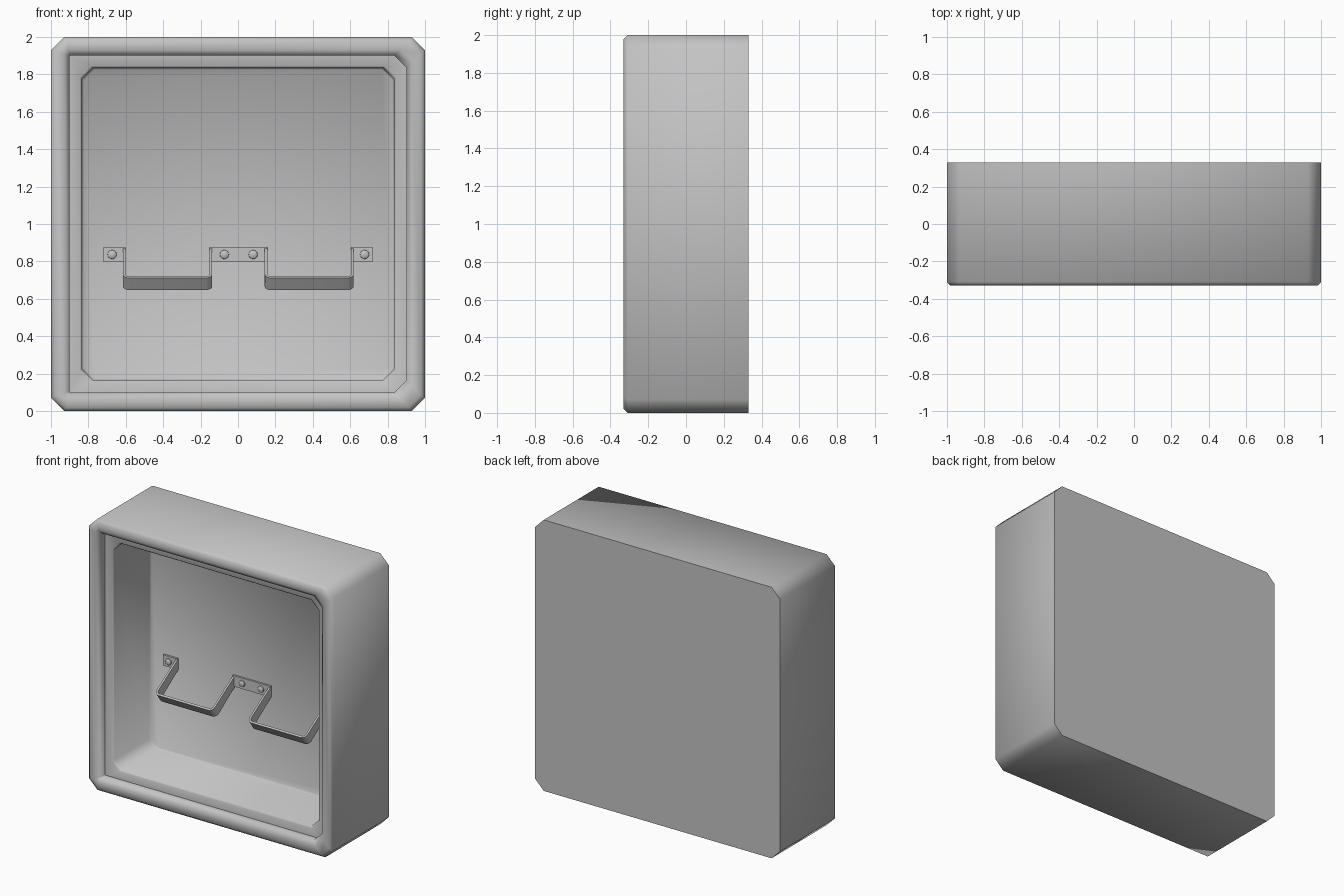
import bpy, bmesh, math
from mathutils import Vector

if "Cube" in bpy.data.objects:
    bpy.data.objects.remove(bpy.data.objects["Cube"])

grey = bpy.data.materials.new("plain grey")
grey.use_nodes = True
colour = (0.55, 0.55, 0.55, 1)
grey.diffuse_color = colour
grey.node_tree.nodes["Principled BSDF"].inputs["Base Color"].default_value = colour

WALL = 0.167    # y of the inside back wall
TAB_Z = 0.837   # height of the mounting tabs
ARM = 0.29      # length of the strap arms


def make_object(name, bm):
    bmesh.ops.recalc_face_normals(bm, faces=bm.faces)
    mesh = bpy.data.meshes.new(name)
    bm.to_mesh(mesh)
    bm.free()
    mesh.materials.append(grey)
    ob = bpy.data.objects.new(name, mesh)
    bpy.context.collection.objects.link(ob)
    return ob


def smooth_object(ob):
    bpy.ops.object.select_all(action="DESELECT")
    ob.select_set(True)
    bpy.context.view_layer.objects.active = ob
    bpy.ops.object.shade_smooth_by_angle(angle=math.radians(40))


def octagon(bm, half, cut, left_cut, y):
    """Square ring with cut corners; the -x corners can differ."""
    pts = []
    for sx, sz in ((1, 1), (-1, 1), (-1, -1), (1, -1)):
        c = cut if sx > 0 else left_cut
        a = (sx * (half - c), sz * half)
        b = (sx * half, sz * (half - c))
        pts += [b, a] if sx * sz > 0 else [a, b]
    return [bm.verts.new((x, y, 1 + z)) for x, z in pts]


def bridge(bm, a, b, closed=True):
    n = len(a)
    for i in range(n if closed else n - 1):
        j = (i + 1) % n
        bm.faces.new((a[i], a[j], b[j], b[i]))


# Hollow case: outside shell, rounded rim, shallow recess, deep cavity
bm = bmesh.new()
profile = [
    (1.00, 0.07, 0.07, 0.33),
    (1.00, 0.07, 0.07, -0.31),
    (0.98, 0.065, 0.065, -0.33),
    (0.93, 0.065, 0.02, -0.33),
    (0.90, 0.065, 0.003, -0.305),
    (0.90, 0.065, 0.003, -0.265),
    (0.845, 0.06, 0.06, -0.26),
    (0.835, 0.06, 0.06, -0.25),
    (0.835, 0.06, 0.06, WALL - 0.01),
    (0.825, 0.055, 0.055, WALL),
]
rings = [octagon(bm, *p) for p in profile]
for a, b in zip(rings, rings[1:]):
    bridge(bm, a, b)
bm.faces.new(rings[0])
bm.faces.new(rings[-1])
for f in bm.faces:
    f.smooth = True
# Keep the back edge and the recess floor corner crisp
for ring in (rings[0], rings[5]):
    for i, v in enumerate(ring):
        bm.edges.get((v, ring[(i + 1) % len(ring)])).smooth = False
make_object("case", bm)


# Bent strap loops that reach forward and down from the back wall
def u_path(x0, x1, end, radius):
    pts = [(x0, 0)]
    for cx, start in ((x0 + radius, math.pi), (x1 - radius, math.pi / 2)):
        for i in range(6):
            a = start - i * math.pi / 10
            pts.append((cx + radius * math.cos(a), end - radius + radius * math.sin(a)))
    return pts + [(x1, 0)]


def strap_point(x, d, s):
    root = Vector((x, WALL, TAB_Z + s))
    tip = Vector((x, WALL - 0.245 - 0.6 * s, 0.679 + 0.8 * s))
    return root.lerp(tip, d / ARM)


def strap_loop(name, x0, x1):
    bm = bmesh.new()
    outer = u_path(x0, x1, ARM, 0.035)
    inner = u_path(x0 + 0.014, x1 - 0.014, ARM - 0.014, 0.021)
    rows = [[bm.verts.new(strap_point(x, d, s)) for x, d in path]
            for path, s in ((outer, 0.04), (inner, 0.04), (inner, -0.04), (outer, -0.04))]
    for i in range(4):
        bridge(bm, rows[i], rows[(i + 1) % 4], closed=False)
    smooth_object(make_object(name, bm))


strap_loop("right_strap_loop", -0.615, -0.138)
strap_loop("left_strap_loop", 0.143, 0.618)


# Flat mounting tabs on the back wall
def tab(name, x0, x1):
    bm = bmesh.new()
    bmesh.ops.create_cube(bm, size=1)
    for v in bm.verts:
        v.co = ((x0 + x1) / 2 + v.co.x * (x1 - x0), WALL - 0.007 + v.co.y * 0.014,
                TAB_Z + v.co.z * 0.08)
    make_object(name, bm)


tab("right_tab", -0.72, -0.602)
tab("middle_tab", -0.152, 0.156)
tab("left_tab", 0.605, 0.72)


# Domed rivets through the tabs
def rivet(name, x):
    bm = bmesh.new()
    rows = [[bm.verts.new((x + r * math.cos(a * math.pi / 8), WALL - 0.014 - d,
                           TAB_Z + r * math.sin(a * math.pi / 8))) for a in range(16)]
            for r, d in ((0.024, 0), (0.023, 0.008), (0.015, 0.014))]
    for a, b in zip(rows, rows[1:]):
        bridge(bm, a, b)
    bm.faces.new(rows[-1])
    smooth_object(make_object(name, bm))


for side, sign in (("right", -1), ("left", 1)):
    rivet(side + "_outer_rivet", sign * 0.675 + 0.002)
    rivet(side + "_inner_rivet", sign * 0.077 + 0.004)
